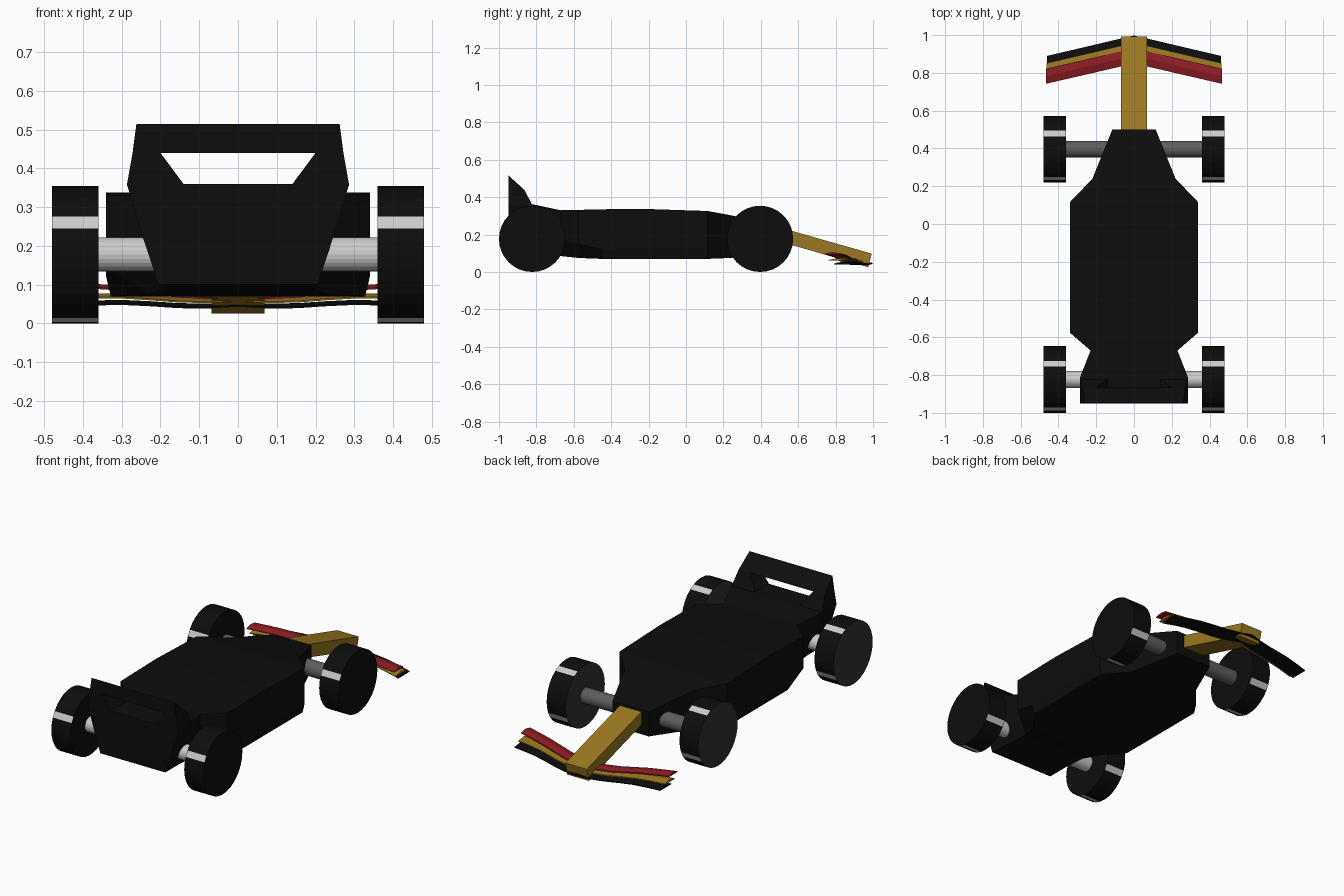
import bpy, bmesh, math
from mathutils import Matrix

if "Cube" in bpy.data.objects:
    bpy.data.objects.remove(bpy.data.objects["Cube"])


def mat(name, rgb):
    m = bpy.data.materials.new(name)
    m.diffuse_color = (*rgb, 1)
    m.use_nodes = True
    m.node_tree.nodes["Principled BSDF"].inputs["Base Color"].default_value = m.diffuse_color
    return m


BLACK = mat("black", (0.004, 0.004, 0.004))
GOLD = mat("gold", (0.33, 0.19, 0.015))
RED = mat("red", (0.27, 0.012, 0.017))
DARK = mat("dark grey", (0.11, 0.11, 0.11))
CAP = mat("cap grey", (0.033, 0.033, 0.033))
LIGHT = mat("light grey", (0.8, 0.8, 0.8))


def finish(bm, name, *mats):
    bmesh.ops.recalc_face_normals(bm, faces=bm.faces)
    me = bpy.data.meshes.new(name)
    bm.to_mesh(me)
    bm.free()
    for m in mats:
        me.materials.append(m)
    ob = bpy.data.objects.new(name, me)
    bpy.context.collection.objects.link(ob)
    return ob


def loft(name, rings, *mats):
    """Skin a list of equal-length point rings and cap both ends."""
    bm = bmesh.new()
    vs = [[bm.verts.new(p) for p in r] for r in rings]
    n = len(vs[0])
    for a, b in zip(vs, vs[1:]):
        for i in range(n):
            j = (i + 1) % n
            bm.faces.new((a[i], a[j], b[j], b[i]))
    bm.faces.new(vs[0])
    bm.faces.new(vs[-1])
    return finish(bm, name, *mats)


def cylinder_x(radius, depth, centre, segments):
    bm = bmesh.new()
    bmesh.ops.create_cone(bm, cap_ends=True, segments=segments, radius1=radius,
                          radius2=radius, depth=depth,
                          matrix=Matrix.Translation(centre) @ Matrix.Rotation(math.pi / 2, 4, 'Y'))
    return bm


# Body: cross-sections of y, then half-width and height at floor, sill and deck
sections = [
    (-0.95, (0.205, 0.10), (0.248, 0.23), (0.287, 0.36)),
    (-0.81, (0.200, 0.095), (0.245, 0.22), (0.285, 0.36)),
    (-0.67, (0.200, 0.085), (0.230, 0.18), (0.230, 0.33)),
    (-0.575, (0.230, 0.075), (0.340, 0.15), (0.340, 0.332)),
    (-0.45, (0.328, 0.07), (0.340, 0.12), (0.340, 0.335)),
    (-0.25, (0.328, 0.07), (0.340, 0.12), (0.340, 0.338)),
    (0.115, (0.328, 0.07), (0.340, 0.12), (0.340, 0.326)),
    (0.24, (0.210, 0.075), (0.220, 0.12), (0.220, 0.303)),
    (0.50, (0.115, 0.11), (0.115, 0.15), (0.115, 0.25)),
]
loft("body", [[(x, y, z) for x, z in half] + [(-x, y, z) for x, z in reversed(half)]
              for y, *half in sections], BLACK)

# Spoiler: two slanted posts and a wedge-shaped crossbar
for s, side in ((1, "right"), (-1, "left")):
    loft("spoiler_post_" + side,
         [[(s * xi, -0.95, z), (s * xo, -0.95, z), (s * xo, yf, z), (s * xi, yf, z)]
          for z, xi, xo, yf in ((0.355, 0.137, 0.287, -0.82), (0.44, 0.20, 0.272, -0.865))], BLACK)
loft("spoiler_crossbar",
     [[(s * 0.272, -0.95, 0.44), (s * 0.272, -0.865, 0.44), (s * 0.262, -0.948, 0.515)]
      for s in (-1, 1)], BLACK)

# Wheels with pale tread stripes, and axles
for end, y, axle_mat in (("rear", -0.823, LIGHT), ("front", 0.396, DARK)):
    finish(cylinder_x(0.044, 0.78, (0, y, 0.178), 24), end + "_axle", axle_mat)
    for s, side in ((1, "right"), (-1, "left")):
        bm = cylinder_x(0.177, 0.12, (s * 0.42, y, 0.177), 32)
        bm.normal_update()
        for f in bm.faces:
            if f.normal.x < -0.9:
                f.material_index = 2
            elif abs(f.normal.x) < 0.1:
                a = math.degrees(math.atan2(f.normal.z, f.normal.y)) % 360
                if any(abs(a - t) < 4 for t in (61.9, 151.9, 253.1, 331.9)):
                    f.material_index = 1
        finish(bm, f"{end}_{side}_wheel", BLACK, LIGHT, CAP)

# Nose bar sloping down to the front wing
loft("nose_bar", [[(s * 0.068, y, z) for s, y, z in
                   ((-1, y0, z0), (1, y0, z0), (1, y1, z1), (-1, y1, z1))]
                  for y0, z0, y1, z1 in ((0.45, 0.178, 0.47, 0.247), (0.975, 0.025, 0.993, 0.098))], GOLD)

# Front wing: three stacked swept flaps, gently waved along the span
flaps = [
    ("black_flap", BLACK, 0.998, 0.10, 0.046, 0.000, 0.460),
    ("gold_flap", GOLD, 0.960, 0.09, 0.060, 0.006, 0.462),
    ("red_flap", RED, 0.930, 0.08, 0.070, 0.030, 0.467),
]
for name, m, lead, chord, z, rise, span in flaps:
    rings = []
    for i in range(-6, 7):
        t = abs(i) / 6
        x, y = i / 6 * span, lead - 0.108 * t
        h = z + rise * t * t - 0.005 * math.sin(t * 2.2 * math.pi)
        rings.append([(x, y, h - 0.003), (x, y, h + 0.003),
                      (x, y - chord / 2, h + 0.010),
                      (x, y - chord, h + 0.001), (x, y - chord, h - 0.003)])
    loft(name, rings, m)
